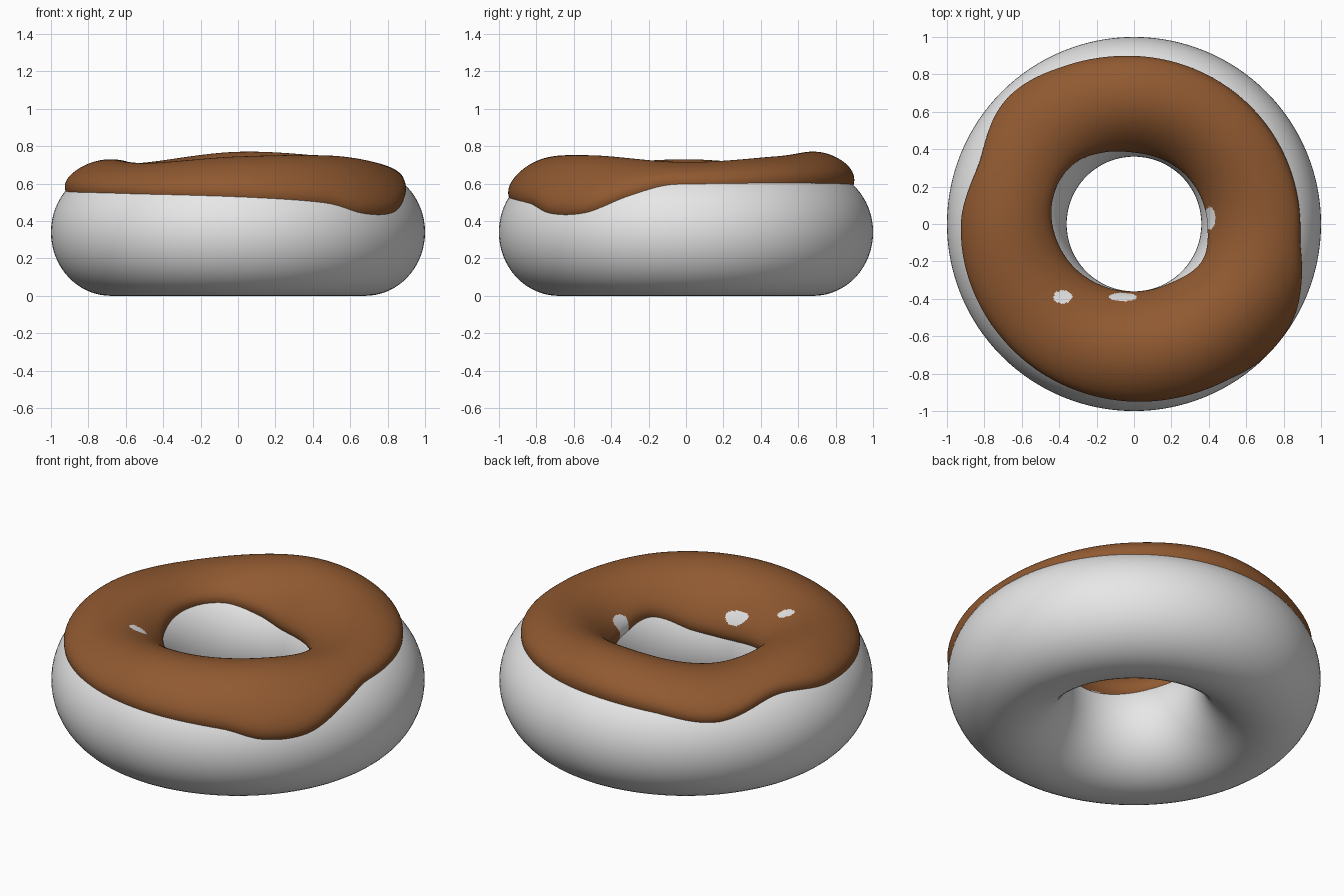
import bpy
import bmesh
from math import sin, cos, asin, pi, tau, radians

cube = bpy.data.objects.get("Cube")
if cube:
    bpy.data.objects.remove(cube, do_unlink=True)

MAJOR, TUBE, HALF = 0.68, 0.32, 0.34   # ring radius, tube half width, tube half height


def material(name, rgb):
    mat = bpy.data.materials.new(name)
    mat.use_nodes = True
    color = (*rgb, 1)
    mat.diffuse_color = color
    mat.node_tree.nodes["Principled BSDF"].inputs["Base Color"].default_value = color
    return mat


def ring_curve(keys):
    """Smooth closed function of the angle through (degrees, value) keys."""
    n = len(keys)

    def key(i):
        return keys[i % n][0] + 360 * (i // n), keys[i % n][1]

    def slope(i):
        (a0, v0), (a1, v1) = key(i - 1), key(i + 1)
        return (v1 - v0) / (a1 - a0)

    def value(deg):
        i = max(k for k in range(n) if keys[k][0] <= deg)
        (a0, v0), (a1, v1) = key(i), key(i + 1)
        d = a1 - a0
        t = (deg - a0) / d
        s = t * t * (3 - 2 * t)
        return (v0 + (v1 - v0) * s + d * slope(i) * t * (1 - t) ** 2
                - d * slope(i + 1) * t * t * (1 - t))
    return value


def sweep(name, section, around, across, closed, mats):
    """Sweep section(degrees, t) -> (radius, z) around the z axis."""
    bm = bmesh.new()
    rows = []
    for i in range(around):
        a = tau * i / around
        row = []
        for j in range(across + (0 if closed else 1)):
            r, z = section(360 * i / around, j / across)
            row.append(bm.verts.new((r * cos(a), r * sin(a), z)))
        rows.append(row)
    for i in range(around):
        p, q = rows[i], rows[(i + 1) % around]
        for j in range(across):
            k = (j + 1) % len(p)
            bm.faces.new((p[j], q[j], q[k], p[k]))
    for f in bm.faces:
        f.smooth = True
    bmesh.ops.recalc_face_normals(bm, faces=bm.faces)
    mesh = bpy.data.meshes.new(name)
    bm.to_mesh(mesh)
    bm.free()
    for m in mats:
        mesh.materials.append(m)
    obj = bpy.data.objects.new(name, mesh)
    bpy.context.collection.objects.link(obj)
    return obj


dough = material("pale dough", (0.8, 0.8, 0.8))
chocolate = material("chocolate brown", (0.28, 0.10, 0.03))

# Dough ring
sweep("dough_ring",
      lambda deg, t: (MAJOR + TUBE * cos(tau * t), HALF + HALF * sin(tau * t)),
      128, 64, True, [dough])

# Icing: wavy outer edge, inner edge and crown heights
outer_edge = ring_curve([(0, .595), (45, .6), (90, .59), (113, .565), (135, .52), (158, .595),
                         (180, .56), (225, .545), (270, .525), (300, .49), (313, .435),
                         (327, .44), (341, .53), (352, .585)])
inner_edge = ring_curve([(0, .5), (45, .48), (86, .48), (110, .53), (135, .58), (165, .58),
                         (200, .53), (240, .46), (270, .43), (300, .45), (331, .53)])
crown = ring_curve([(0, .715), (45, .745), (90, .77), (140, .71), (180, .73),
                    (225, .71), (270, .745), (315, .75)])


def icing_section(deg, t):
    start = asin((outer_edge(deg) - HALF) / HALF)
    end = pi - asin((inner_edge(deg) - HALF) / HALF)
    u = start + (end - start) * t
    edge = abs(2 * t - 1)
    bulge = 1 - edge ** 10
    side = 0.038
    lift = side + (crown(deg) - 2 * HALF - side) * max(0, sin(u)) ** 4
    off = lift * bulge - 0.006 * edge ** 20
    return MAJOR + (TUBE + off) * cos(u), HALF + (HALF + off) * sin(u)


icing = sweep("icing", icing_section, 360, 90, False, [chocolate, dough])

# Bare patches where the dough shows through: centre x, y and half sizes
patches = [(-.38, -.39, .05, .035), (-.06, -.39, .075, .022), (.405, .03, .03, .06)]
for f in icing.data.polygons:
    x, y, z = f.center
    if z > HALF and any(((x - px) / a) ** 2 + ((y - py) / b) ** 2 < 1 for px, py, a, b in patches):
        f.material_index = 1
